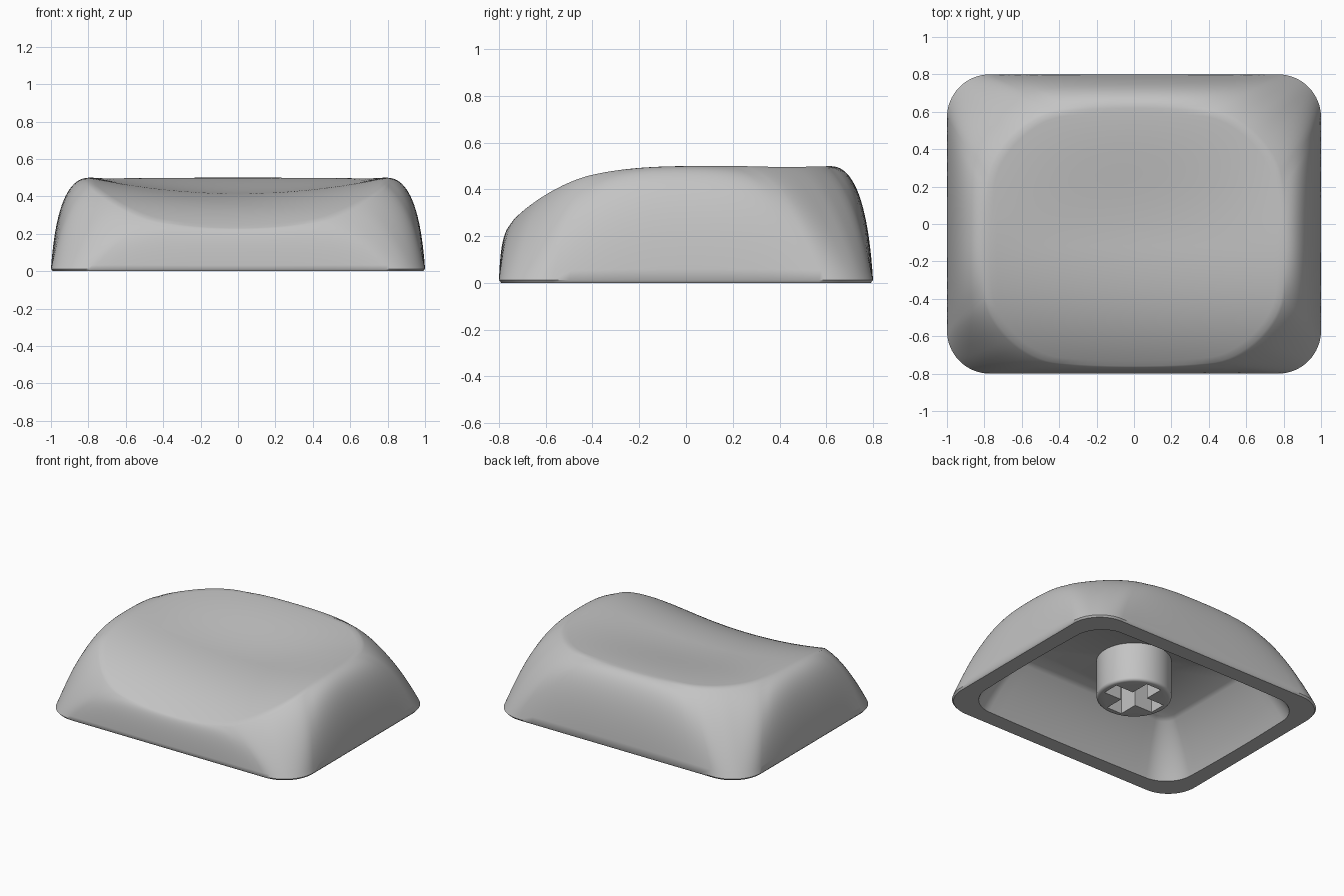
import bpy, bmesh
from math import sin, cos, pi, radians
from mathutils import Vector

if "Cube" in bpy.data.objects:
    bpy.data.objects.remove(bpy.data.objects["Cube"], do_unlink=True)

grey = bpy.data.materials.new("plain_grey")
grey.use_nodes = True
COLOR = (0.55, 0.55, 0.55, 1)
grey.diffuse_color = COLOR
grey.node_tree.nodes["Principled BSDF"].inputs["Base Color"].default_value = COLOR


def rounded_rect(a, b, r, bow=0.0, taper=0.0, cy=0.0, arc=16, side=16):
    """Rounded rectangle; bow pulls the corners in, taper narrows the back."""
    corners = []
    for q, (sx, sy) in enumerate(((1, 1), (-1, 1), (-1, -1), (1, -1))):
        corners.append([Vector((sx * (a - r) + r * cos(t), sy * (b - r) + r * sin(t)))
                        for t in ((q + i / arc) * pi / 2 for i in range(arc + 1))])
    pts = []
    for q in range(4):
        pts += corners[q]
        start, end = corners[q][-1], corners[(q + 1) % 4][0]
        pts += [start.lerp(end, i / side) for i in range(1, side)]
    return [Vector((p.x * (1 - bow * (p.y / b) ** 2 - taper * p.y / b),
                    p.y * (1 - bow * (p.x / a) ** 2) + cy)) for p in pts]


def top_height(p):
    """Dished top that falls away at the front and levels out at the back."""
    ridge = 0.5 - 0.3 * max(0, 0.1 - p.y) ** 3
    k = min(1, max(0, (p.y + 0.12) / 0.78))
    fade = 1 - k * k * (3 - 2 * k)
    return ridge - 0.08 * fade * max(0, 1 - (p.x / 0.78) ** 2)


def lift(p, z):
    return Vector((p.x, p.y, z))


def bezier_rings(low, mid, high, steps):
    """Rings that follow a curved wall from low to high."""
    return [[a * (1 - t) ** 2 + b * 2 * t * (1 - t) + c * t * t
             for a, b, c in zip(low, mid, high)]
            for t in (i / steps for i in range(steps + 1))]


def finish(obj, angle):
    obj.data.materials.append(grey)
    bpy.ops.object.select_all(action="DESELECT")
    obj.select_set(True)
    bpy.context.view_layer.objects.active = obj
    bpy.ops.object.shade_smooth_by_angle(angle=radians(angle))


def make_object(name, bm):
    bmesh.ops.recalc_face_normals(bm, faces=bm.faces)
    mesh = bpy.data.meshes.new(name)
    bm.to_mesh(mesh)
    bm.free()
    obj = bpy.data.objects.new(name, mesh)
    bpy.context.collection.objects.link(obj)
    return obj


# Key shell: inner ceiling, inner wall, bottom lip, outer wall, dished top
CEILING = 0.33
inner_low = rounded_rect(0.88, 0.68, 0.2, bow=0.02)
inner_high = rounded_rect(0.64, 0.44, 0.08)
inner = bezier_rings([lift(p, 0) for p in inner_low],
                     [lift(p.lerp(q, 0.4), 0.2) for p, q in zip(inner_low, inner_high)],
                     [lift(q, CEILING) for q in inner_high], 12)
rings = inner[::-1]

base = rounded_rect(1.0, 0.8, 0.23)
rings.append([lift(p, 0) for p in rounded_rect(0.99, 0.79, 0.22)])
rim = rounded_rect(0.8, 0.69, 0.38, bow=0.08, taper=0.02, cy=-0.07)

# The wall stands upright along the sides and leans in at the corners
shoulder = []
for p, q in zip(base, rim):
    corner = min(1, (abs(p.x * p.y) / 0.68) ** 3)
    c = p.lerp(q, 0.17 + 0.33 * corner)
    z = min(top_height(c), top_height(q))
    shoulder.append(lift(c, z * (1 - 0.2 * corner)))
rings += bezier_rings([lift(p, 0.012) for p in base], shoulder,
                      [lift(q, top_height(q)) for q in rim], 20)

center = Vector((0, -0.07))
for i in range(1, 24):
    ring = [center.lerp(q, 1 - i / 24) for q in rim]
    rings.append([lift(p, top_height(p)) for p in ring])

bm = bmesh.new()
loops = [[bm.verts.new(p) for p in ring] for ring in rings]
n = len(base)
for lo, hi in zip(loops, loops[1:]):
    for i in range(n):
        j = (i + 1) % n
        bm.faces.new((lo[i], lo[j], hi[j], hi[i]))
bm.faces.new(loops[0])
bm.faces.new(loops[-1])
finish(make_object("key_shell", bm), 50)

# Round stem under the cap, with a bevelled end
bm = bmesh.new()
bmesh.ops.create_cone(bm, cap_ends=True, segments=64, radius1=0.245, radius2=0.245, depth=0.3)
bmesh.ops.translate(bm, verts=bm.verts, vec=(0, 0, 0.2))
end_edges = [e for e in bm.edges if all(v.co.z < 0.1 for v in e.verts)]
bmesh.ops.bevel(bm, geom=end_edges, offset=0.02, segments=3, profile=0.5, affect="EDGES")
stem = make_object("stem", bm)

# Cross-shaped socket cut into the stem
for name, sx, sy in (("slot_cutter_across", 0.4, 0.12), ("slot_cutter_along", 0.12, 0.4)):
    bm = bmesh.new()
    bmesh.ops.create_cube(bm, size=1)
    bmesh.ops.scale(bm, verts=bm.verts, vec=(sx, sy, 0.5))
    bmesh.ops.translate(bm, verts=bm.verts, vec=(0, 0, 0.05))
    cutter = make_object(name, bm)
    cutter.hide_render = True
    cut = stem.modifiers.new("socket", "BOOLEAN")
    cut.operation, cut.solver, cut.object = "DIFFERENCE", "EXACT", cutter
    bpy.context.view_layer.objects.active = stem
    bpy.ops.object.modifier_apply(modifier=cut.name)
    bpy.data.objects.remove(cutter, do_unlink=True)
finish(stem, 35)
